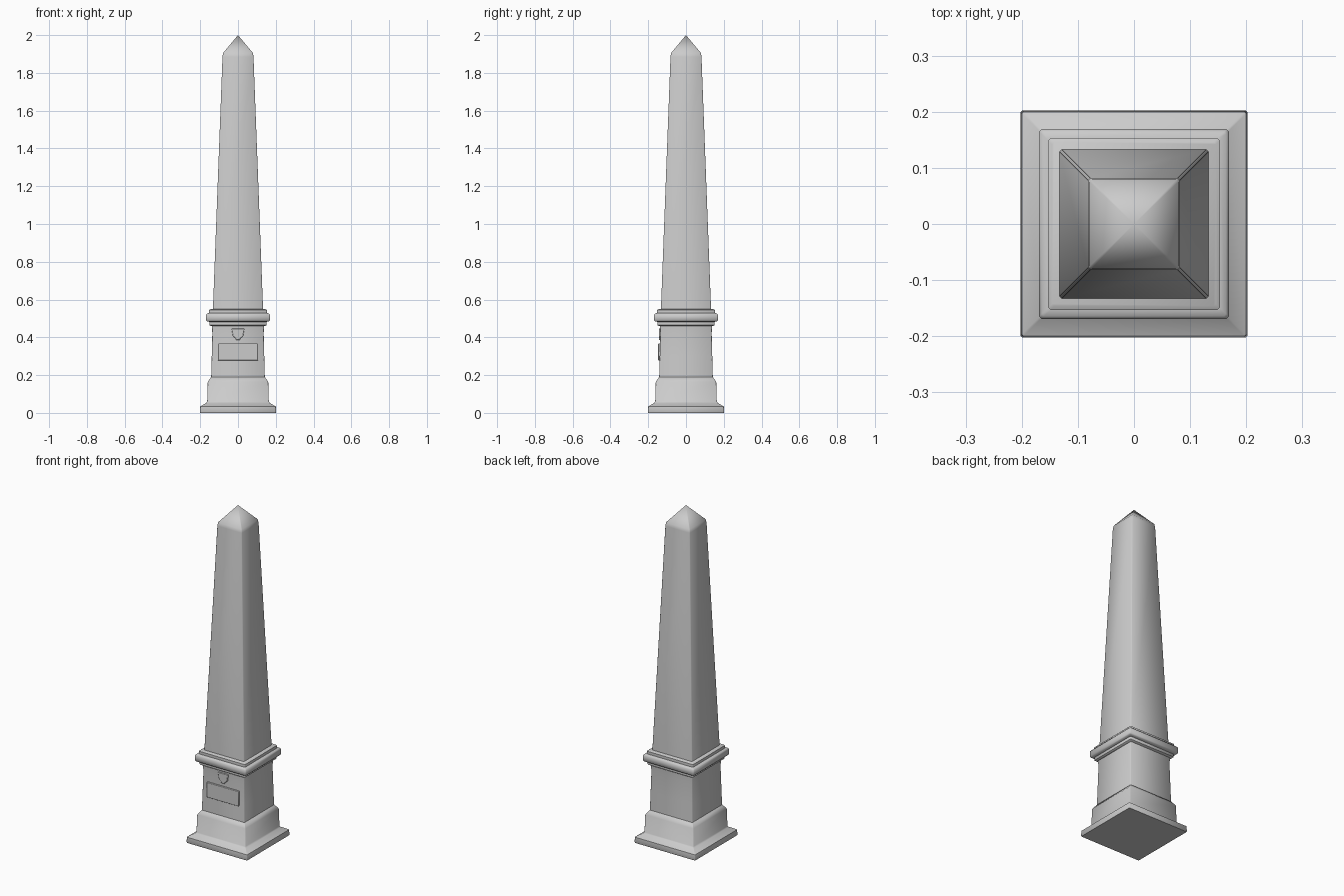
import bpy
import bmesh
from math import radians

cube = bpy.data.objects.get("Cube")
if cube:
    bpy.data.objects.remove(cube)

stone = bpy.data.materials.new("grey_stone")
stone.use_nodes = True
colour = (0.6, 0.6, 0.6, 1)
stone.diffuse_color = colour
stone.node_tree.nodes["Principled BSDF"].inputs["Base Color"].default_value = colour


def finish(name, bm, angle=50):
    bmesh.ops.recalc_face_normals(bm, faces=bm.faces)
    mesh = bpy.data.meshes.new(name)
    bm.to_mesh(mesh)
    bm.free()
    mesh.materials.append(stone)
    obj = bpy.data.objects.new(name, mesh)
    bpy.context.collection.objects.link(obj)
    bpy.ops.object.select_all(action="DESELECT")
    bpy.context.view_layer.objects.active = obj
    obj.select_set(True)
    bpy.ops.object.shade_smooth_by_angle(angle=radians(angle))
    return obj


def square_tower(name, profile, chamfer, apex=None):
    """Stack square rings with clipped corners from (half width, height) pairs."""
    bm = bmesh.new()
    rings = []
    for w, z in profile:
        c = w - chamfer
        corners = [(w, -c), (w, c), (c, w), (-c, w), (-w, c), (-w, -c), (-c, -w), (c, -w)]
        rings.append([bm.verts.new((x, y, z)) for x, y in corners])
    for low, high in zip(rings, rings[1:]):
        for i in range(8):
            j = (i + 1) % 8
            bm.faces.new((low[i], low[j], high[j], high[i]))
    bm.faces.new(rings[0])
    if apex:
        tip = bm.verts.new((0, 0, apex))
        for i in range(8):
            bm.faces.new((rings[-1][i], rings[-1][(i + 1) % 8], tip))
    else:
        bm.faces.new(rings[-1])
    return finish(name, bm)


def front_relief(name, outline, back, front, bevel):
    """Extrude an x, z outline forward from the pedestal's front."""
    bm = bmesh.new()
    face = bm.faces.new([bm.verts.new((x, back, z)) for x, z in outline])
    moved = bmesh.ops.extrude_face_region(bm, geom=[face])["geom"]
    verts = [v for v in moved if isinstance(v, bmesh.types.BMVert)]
    bmesh.ops.translate(bm, verts=verts, vec=(0, front - back, 0))
    obj = finish(name, bm)
    mod = obj.modifiers.new("soft_edges", "BEVEL")
    mod.width = bevel
    mod.segments = 2
    return obj


# Stepped base, pedestal, moulded cornice and tapering shaft
square_tower("base", [(0.2, 0), (0.202, 0.006), (0.2, 0.034), (0.168, 0.053),
                      (0.163, 0.06), (0.16, 0.165), (0.142, 0.19)], 0.003)
square_tower("pedestal", [(0.142, 0.185), (0.139, 0.3), (0.136, 0.42), (0.138, 0.47)], 0.003)
square_tower("cornice", [(0.145, 0.46), (0.151, 0.465), (0.151, 0.482), (0.164, 0.484),
                         (0.169, 0.49), (0.169, 0.52), (0.164, 0.526), (0.153, 0.528),
                         (0.153, 0.544), (0.146, 0.549)], 0.004)
square_tower("shaft", [(0.133, 0.54), (0.082, 1.885), (0.079, 1.905)], 0.004, 2)

# Plaque and carved shield on the front
front_relief("front_plaque", [(-0.106, 0.278), (0.106, 0.278), (0.106, 0.368), (-0.106, 0.368)],
             -0.13, -0.147, 0.003)
right_side = [(0.010, 0.386), (0.014, 0.397), (0.027, 0.404), (0.031, 0.43), (0.034, 0.446)]
left_side = [(-x, z) for x, z in reversed(right_side)]
front_relief("front_shield", right_side + left_side, -0.13, -0.144, 0.003)
